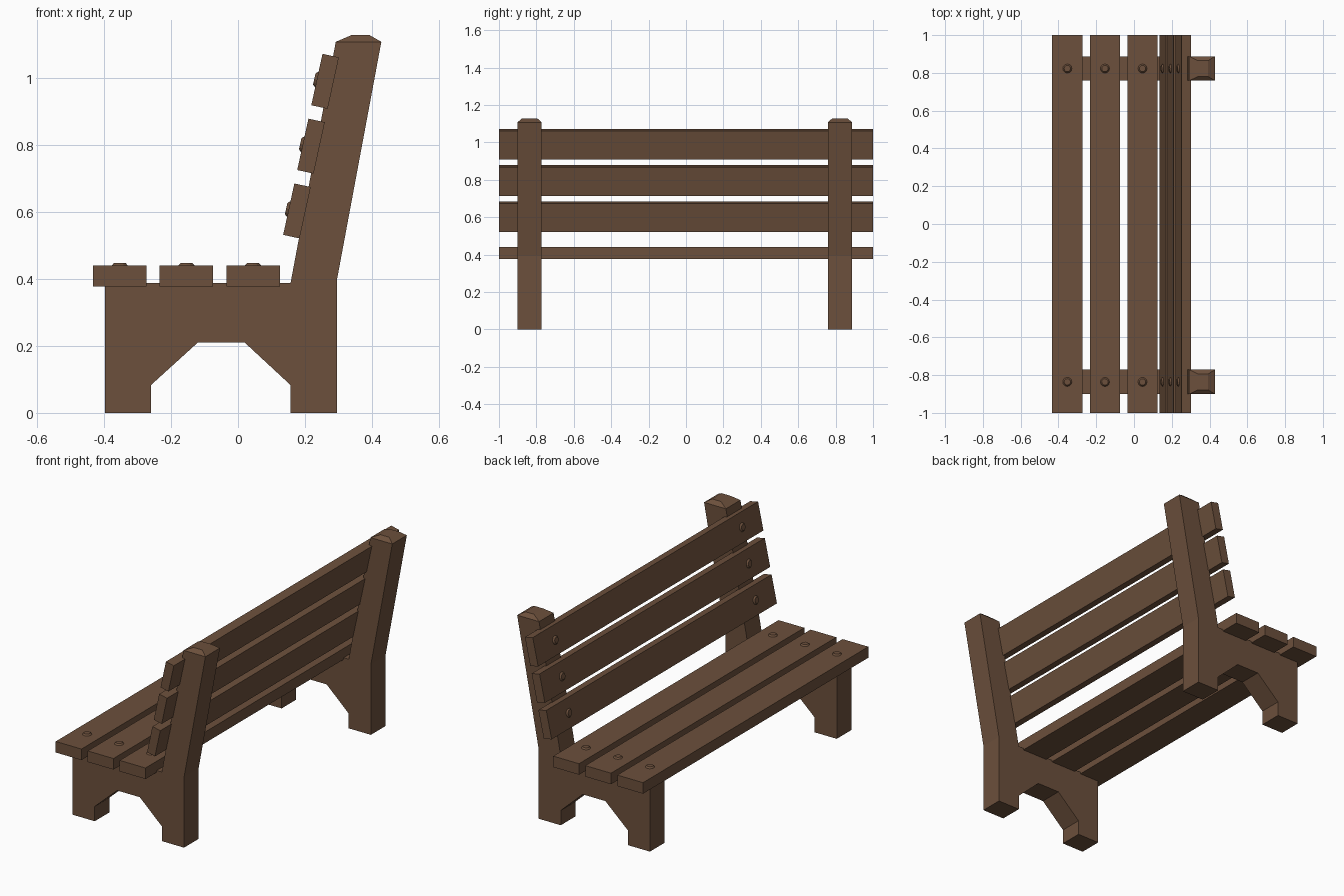
import bpy, bmesh, math
from mathutils import Matrix, Vector

if "Cube" in bpy.data.objects:
    bpy.data.objects.remove(bpy.data.objects["Cube"])

wood = bpy.data.materials.new("brown_wood")
wood.diffuse_color = (0.15, 0.08, 0.045, 1)
wood.use_nodes = True
wood.node_tree.nodes["Principled BSDF"].inputs["Base Color"].default_value = wood.diffuse_color


def finish(name, bm):
    bmesh.ops.recalc_face_normals(bm, faces=bm.faces)
    mesh = bpy.data.meshes.new(name)
    bm.to_mesh(mesh)
    bm.free()
    mesh.materials.append(wood)
    obj = bpy.data.objects.new(name, mesh)
    bpy.context.collection.objects.link(obj)
    return obj


# Side frame outline (x, z): legs, arch and leaning back post
OUTLINE = [(-0.397, 0), (-0.26, 0), (-0.26, 0.083), (-0.12, 0.21), (0.02, 0.21),
           (0.157, 0.083), (0.157, 0), (0.295, 0), (0.295, 0.395), (0.428, 1.108),
           (0.292, 1.108), (0.157, 0.388), (-0.397, 0.388)]


def side_frame(name, y):
    bm = bmesh.new()
    h = 0.0645
    front = bm.faces.new([bm.verts.new((x, y - h, z)) for x, z in OUTLINE])
    ext = bmesh.ops.extrude_face_region(bm, geom=[front])
    moved = [v for v in ext["geom"] if isinstance(v, bmesh.types.BMVert)]
    bmesh.ops.translate(bm, verts=moved, vec=(0, 2 * h, 0))
    # Bevelled cap: inset the post top and raise it
    bm.normal_update()
    top = max(bm.faces, key=lambda f: f.calc_center_median().z)
    bmesh.ops.inset_region(bm, faces=[top], thickness=0.032)
    for v in top.verts:
        v.co.x = 0.366 + (0.027 if v.co.x > 0.36 else -0.027)
        v.co.z = 1.128
    finish(name, bm)


def slat(name, x, z, width, thick, angle):
    # Local x = board width, local z = thickness, rotated about y
    bm = bmesh.new()
    m = (Matrix.Translation((x, 0, z)) @ Matrix.Rotation(angle, 4, 'Y')
         @ Matrix.Diagonal((width, 2, thick, 1)))
    bmesh.ops.create_cube(bm, size=1, matrix=m)
    finish(name, bm)
    # Bolt head at each frame, on the board's outer face
    for side, y in FRAMES.items():
        bm = bmesh.new()
        m = (Matrix.Translation((x, y, z)) @ Matrix.Rotation(angle, 4, 'Y')
             @ Matrix.Translation((0, 0, thick / 2 + 0.003)))
        bmesh.ops.create_cone(bm, cap_ends=True, segments=12, radius1=0.026,
                              radius2=0.017, depth=0.01, matrix=m)
        finish(f"{name}_bolt_{side}", bm)


FRAMES = {"left": -0.836, "right": 0.823}
for side, y in FRAMES.items():
    side_frame(f"side_frame_{side}", y)

# Seat boards
for i, x in enumerate((-0.353, -0.154, 0.045)):
    slat(f"seat_slat_{i + 1}", x, 0.409, 0.16, 0.062, 0)

# Backrest boards, tilted with the posts
for i in range(3):
    slat(f"back_slat_{i + 1}", 0.176 + 0.042 * i, 0.603 + 0.1935 * i,
         0.157, 0.05, math.radians(12.3 - 90))
